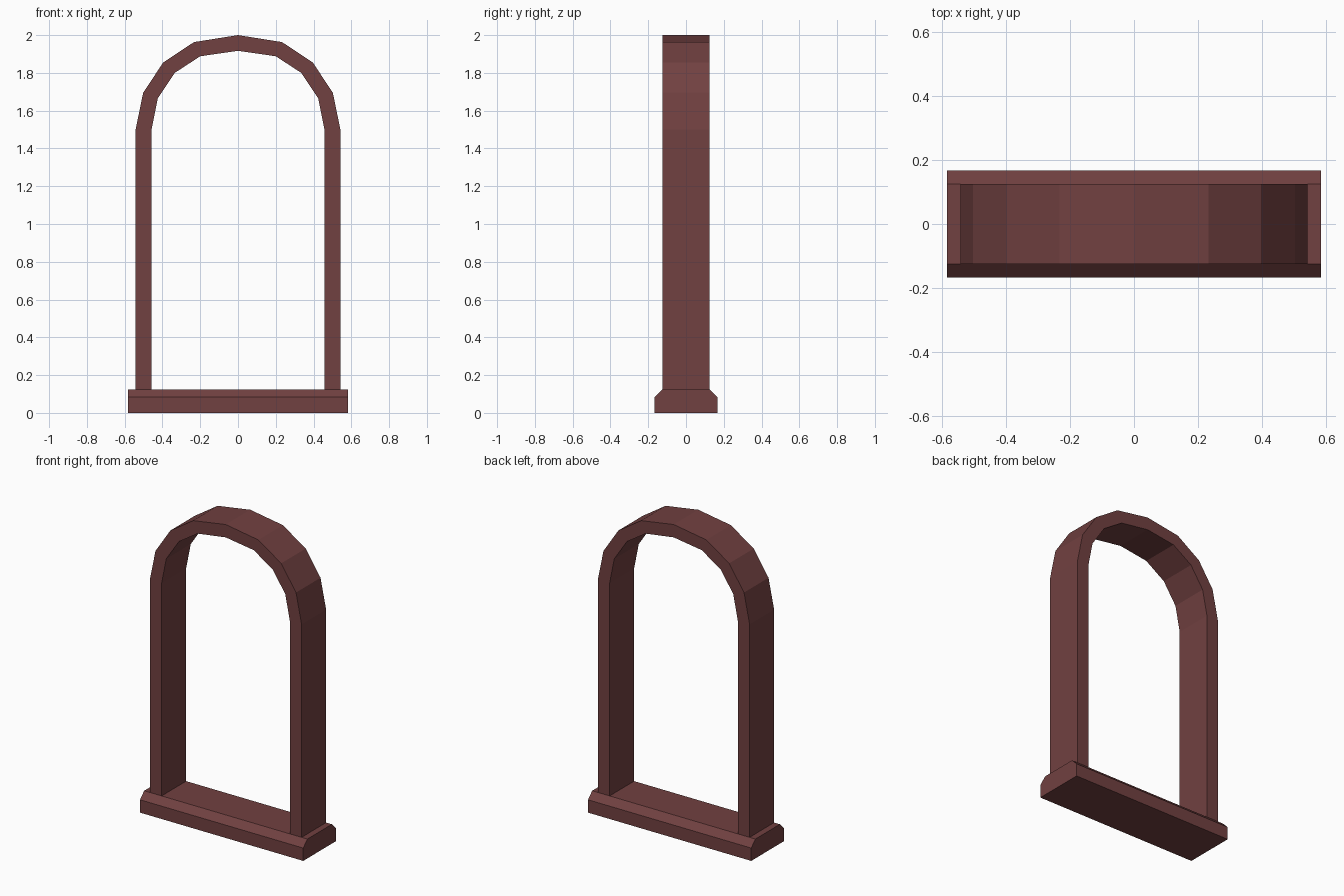
import bpy
import bmesh

if "Cube" in bpy.data.objects:
    bpy.data.objects.remove(bpy.data.objects["Cube"])

mat = bpy.data.materials.new("dark red brown")
mat.diffuse_color = (0.165, 0.052, 0.052, 1)
mat.use_nodes = True
mat.node_tree.nodes["Principled BSDF"].inputs["Base Color"].default_value = mat.diffuse_color


def finish(bm, name):
    bmesh.ops.recalc_face_normals(bm, faces=bm.faces)
    mesh = bpy.data.meshes.new(name)
    bm.to_mesh(mesh)
    bm.free()
    mesh.materials.append(mat)
    obj = bpy.data.objects.new(name, mesh)
    bpy.context.collection.objects.link(obj)


def mirrored(half):
    # half runs from the foot to the crown; add the other side
    return half + [(-x, z) for x, z in reversed(half[:-1])]


# Arched frame: matching outer and inner outlines, swept through the depth
outer = mirrored([(0.542, 0.125), (0.542, 1.5), (0.502, 1.695), (0.396, 1.855),
                  (0.233, 1.963), (0, 2.0)])
inner = mirrored([(0.458, 0.125), (0.458, 1.5), (0.425, 1.665), (0.335, 1.8),
                  (0.2, 1.888), (0, 1.917)])
bm = bmesh.new()
rings = []
for (ox, oz), (ix, iz) in zip(outer, inner):
    rings.append([bm.verts.new(p) for p in (
        (ox, -0.125, oz), (ox, 0.125, oz), (ix, 0.125, iz), (ix, -0.125, iz))])
for a, b in zip(rings, rings[1:]):
    for i in range(4):
        j = (i + 1) % 4
        bm.faces.new((a[i], a[j], b[j], b[i]))
bm.faces.new(rings[0])
bm.faces.new(rings[-1])
finish(bm, "arched_frame")

# Sill: profile with sloped front and back top edges, extruded along x
profile = [(-0.167, 0), (0.167, 0), (0.167, 0.083), (0.125, 0.125),
           (-0.125, 0.125), (-0.167, 0.083)]
bm = bmesh.new()
face = bm.faces.new([bm.verts.new((-0.583, y, z)) for y, z in profile])
ext = bmesh.ops.extrude_face_region(bm, geom=[face], use_keep_orig=True)
verts = [g for g in ext["geom"] if isinstance(g, bmesh.types.BMVert)]
bmesh.ops.translate(bm, verts=verts, vec=(1.166, 0, 0))
finish(bm, "sill")
